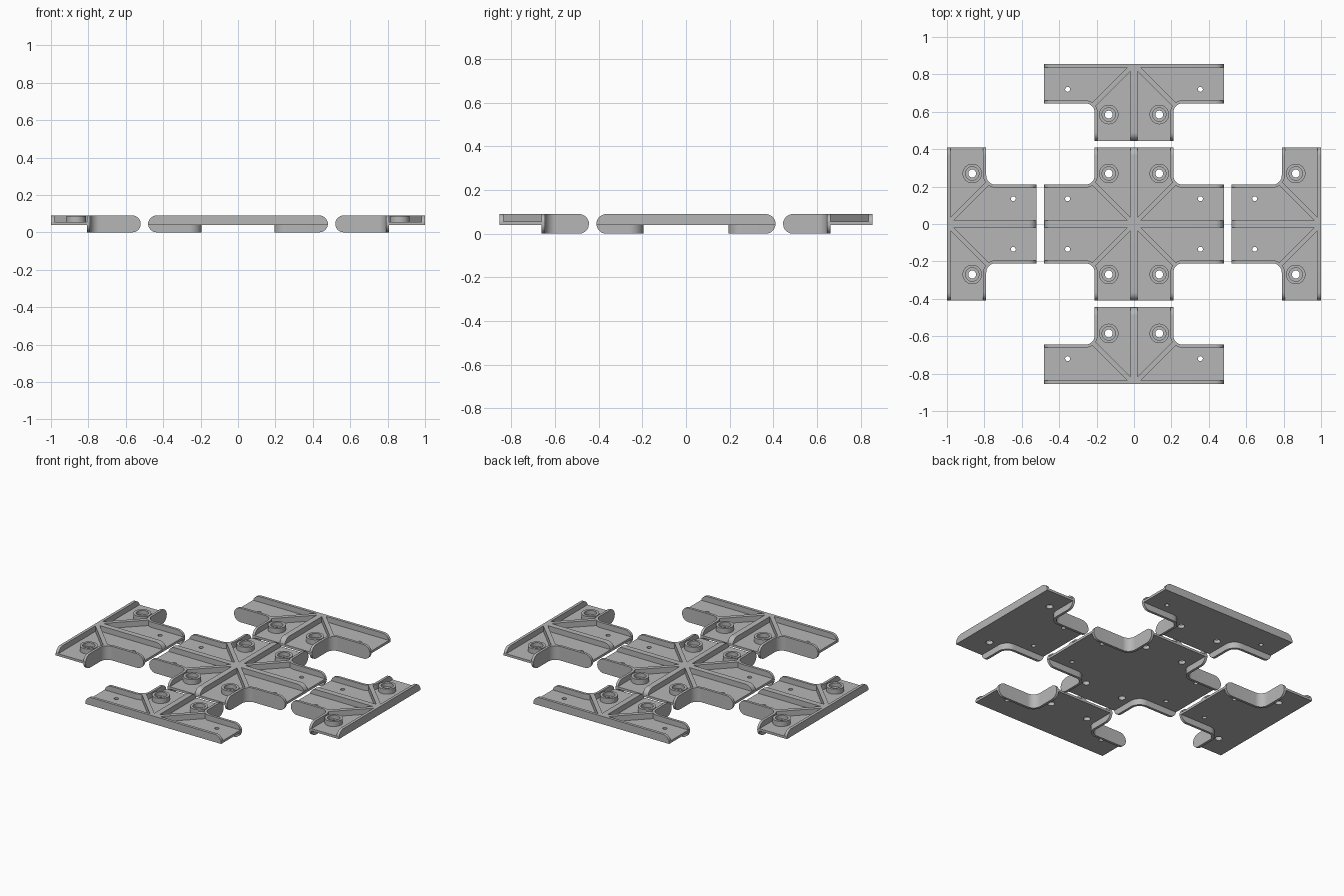
import bpy, bmesh
from math import sin, cos, pi, sqrt

cube = bpy.data.objects.get("Cube")
if cube:
    bpy.data.objects.remove(cube, do_unlink=True)

# Main dimensions
ARM_X, ARM_Y = 0.48, 0.41       # reach of the arms
HALF = 0.21                     # half width of an arm
FILLET = 0.05                   # inner corner radius
WALL, RIB, DIAG = 0.016, 0.018, 0.013
TOP, FLOOR, BASE = 0.09, 0.055, 0.04
R = TOP / 2                     # end rounding
BOSS, PIN = (0.135, 0.27), (0.355, 0.135)

grey = bpy.data.materials.new("light_grey")
grey.use_nodes = True
colour = (0.47, 0.47, 0.47, 1)
grey.diffuse_color = colour
grey.node_tree.nodes["Principled BSDF"].inputs["Base Color"].default_value = colour


def add_object(name, mesh, place):
    obj = bpy.data.objects.new(name, mesh)
    bpy.context.collection.objects.link(obj)
    obj.location = (place[0], place[1], 0)
    mesh.materials.clear()
    mesh.materials.append(grey)
    for o in bpy.context.selected_objects:
        o.select_set(False)
    obj.select_set(True)
    bpy.context.view_layer.objects.active = obj
    bpy.ops.object.shade_smooth_by_angle(angle=0.6)


def finish(name, bm, place):
    bmesh.ops.remove_doubles(bm, verts=bm.verts, dist=0.00001)
    bmesh.ops.recalc_face_normals(bm, faces=bm.faces)
    mesh = bpy.data.meshes.new(name)
    bm.to_mesh(mesh)
    bm.free()
    add_object(name, mesh, place)


def loft(bm, sections, closed=False):
    """Skin rings of points, with caps unless the loop is closed."""
    rings = [[bm.verts.new(p) for p in s] for s in sections]
    n = len(rings[0])
    pairs = list(zip(rings, rings[1:]))
    if closed:
        pairs.append((rings[-1], rings[0]))
    for a, b in pairs:
        for i in range(n):
            j = (i + 1) % n
            bm.faces.new((a[i], a[j], b[j], b[i]))
    if not closed:
        bm.faces.new(rings[0])
        bm.faces.new(rings[-1])


def rounding(d):
    """Half height of a rounded end at distance d from its tip."""
    return R if d >= R else sqrt(max(0, R * R - (R - d) ** 2))


ENDS = [R * (1 - cos(pi / 2 * i / 8)) for i in range(9)]


def corner_path(t):
    """Arm edge, fillet and stem edge of one quadrant, inset by t."""
    c, r = HALF + FILLET, FILLET + t
    pts = [(ARM_X - d, HALF - t, d) for d in ENDS]
    for i in range(13):
        a = -pi / 2 - pi / 2 * i / 12
        pts.append((c + r * cos(a), c + r * sin(a), 1))
    return pts + [(HALF - t, ARM_Y - d, d) for d in reversed(ENDS)]


def corner_wall(bm, sx, sy):
    sections = []
    for (x, y, d), (u, v, _) in zip(corner_path(0), corner_path(WALL)):
        h = rounding(d)
        sections.append([(x * sx, y * sy, R - h), (u * sx, v * sy, R - h),
                         (u * sx, v * sy, R + h), (x * sx, y * sy, R + h)])
    loft(bm, sections)


def axis_rib(bm, start, end, low, high, swap):
    """Rib along an axis; each end away from the centre is rounded."""
    stops = {start, end}
    if start:
        stops.update(start + d for d in ENDS)
    if end:
        stops.update(end - d for d in ENDS)
    sections = []
    for s in sorted(stops):
        d = min(s - start if start else 1, end - s if end else 1)
        z = R + rounding(d)
        ring = [(s, low, BASE), (s, high, BASE), (s, high, z), (s, low, z)]
        sections.append([(b, a, c) for a, b, c in ring] if swap else ring)
    loft(bm, sections)


def diagonal_rib(bm, sx, sy):
    k = DIAG / sqrt(2)
    sections = []
    for s in (k, HALF + 0.01):
        ring = [(s + k, s - k, FLOOR - 0.005), (s - k, s + k, FLOOR - 0.005),
                (s - k, s + k, TOP), (s + k, s - k, TOP)]
        sections.append([(x * sx, y * sy, z) for x, y, z in ring])
    loft(bm, sections)


def boss(bm, x, y):
    """Counterbored screw boss, lathed."""
    profile = [(0.052, 0.05), (0.052, 0.087), (0.036, 0.087),
               (0.036, 0.062), (0.021, 0.062), (0.021, BASE)]
    loft(bm, [[(x + r * cos(a), y + r * sin(a), z) for r, z in profile]
              for a in [2 * pi * i / 32 for i in range(32)]], closed=True)


def circle(x, y, r):
    return [(x + r * cos(2 * pi * i / 32), y + r * sin(2 * pi * i / 32)) for i in range(32)]


def plate(name, quads, place):
    """Flat base plate with screw and pin holes."""
    outline = []
    for sx, sy in quads:
        inner = [(x, y) for x, y, _ in corner_path(0.002)]
        path = [(ARM_X, 0)] + inner + [(0, ARM_Y)]
        path = [(x * sx, y * sy) for x, y in path]
        if sx * sy < 0:
            path.reverse()
        outline += [p for p in path if p not in outline]
    if len(quads) < 4:
        outline.append((0, 0))
    loops = [outline]
    for sx, sy in quads:
        loops.append(circle(BOSS[0] * sx, BOSS[1] * sy, 0.021))
        loops.append(circle(PIN[0] * sx, PIN[1] * sy, 0.013))
    curve = bpy.data.curves.new(name, "CURVE")
    curve.dimensions = "2D"
    curve.fill_mode = "BOTH"
    curve.extrude = (FLOOR - BASE) / 2
    for pts in loops:
        spline = curve.splines.new("POLY")
        spline.points.add(len(pts) - 1)
        for point, (x, y) in zip(spline.points, pts):
            point.co = (x, y, 0, 1)
        spline.use_cyclic_u = True
    temp = bpy.data.objects.new(name + "_outline", curve)
    bpy.context.collection.objects.link(temp)
    graph = bpy.context.evaluated_depsgraph_get()
    mesh = bpy.data.meshes.new_from_object(temp.evaluated_get(graph))
    bpy.data.objects.remove(temp, do_unlink=True)
    for v in mesh.vertices:
        v.co.z += (FLOOR + BASE) / 2
    add_object(name, mesh, place)


def bracket(name, quads, place):
    """One bracket made from the given quadrants of the full cross."""
    plate(name + "_plate", quads, place)
    x0, x1 = min(0, *[q[0] for q in quads]), max(0, *[q[0] for q in quads])
    y0, y1 = min(0, *[q[1] for q in quads]), max(0, *[q[1] for q in quads])
    walls, ribs, bosses = bmesh.new(), bmesh.new(), bmesh.new()
    axis_rib(ribs, x0 * ARM_X, x1 * ARM_X, y0 * RIB, y1 * RIB, False)
    axis_rib(ribs, y0 * ARM_Y, y1 * ARM_Y, x0 * RIB, x1 * RIB, True)
    for sx, sy in quads:
        corner_wall(walls, sx, sy)
        diagonal_rib(ribs, sx, sy)
        boss(bosses, BOSS[0] * sx, BOSS[1] * sy)
    finish(name + "_corner_walls", walls, place)
    finish(name + "_ribs", ribs, place)
    finish(name + "_bosses", bosses, place)


# Quadrants listed counter-clockwise
Q1, Q2, Q3, Q4 = (1, 1), (-1, 1), (-1, -1), (1, -1)
bracket("centre", [Q1, Q2, Q3, Q4], (0, 0))
bracket("front", [Q1, Q2], (0, -0.855))
bracket("back", [Q3, Q4], (0, 0.855))
bracket("right", [Q4, Q1], (-1, 0))
bracket("left", [Q2, Q3], (1, 0))
